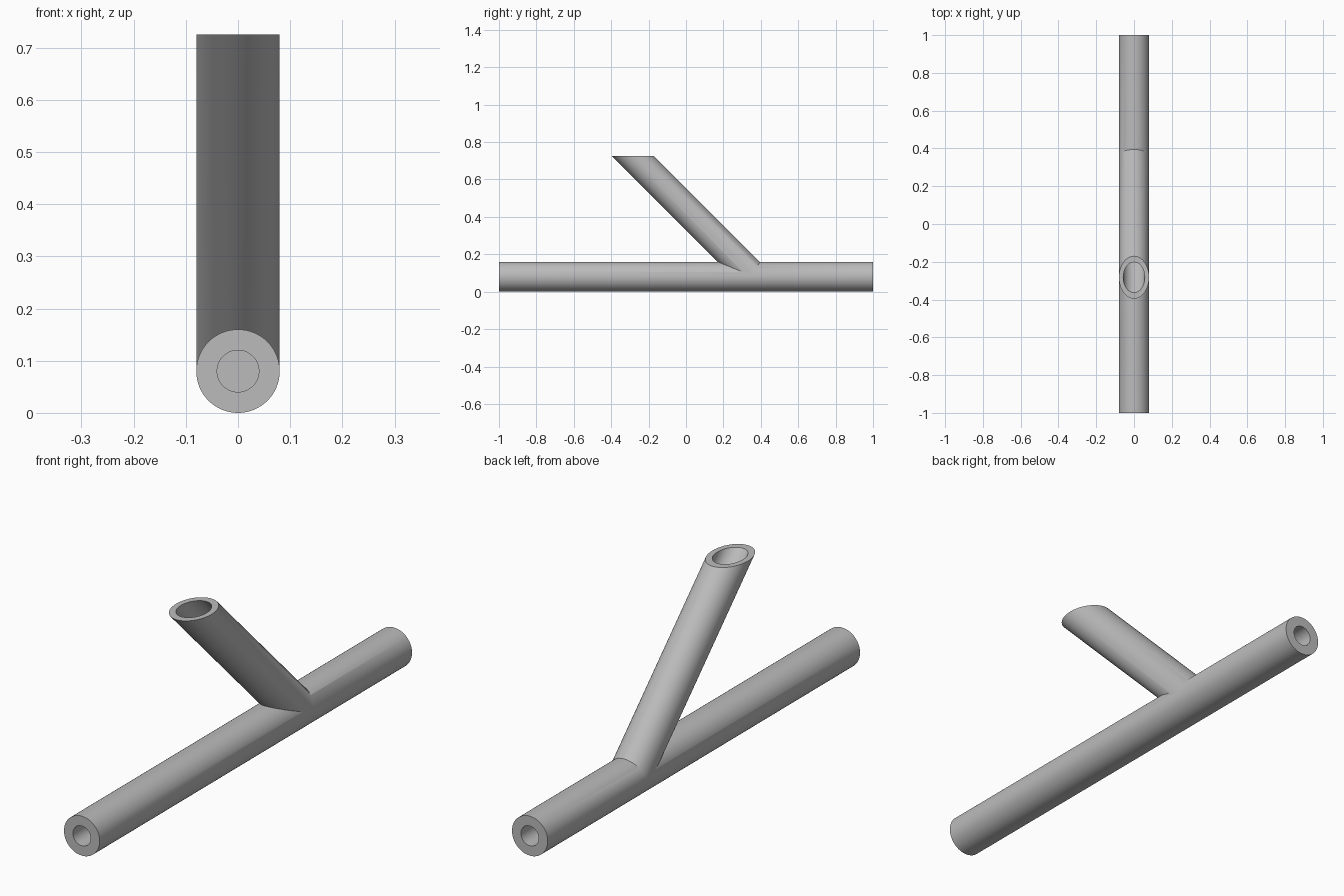
import bpy, bmesh, math
from mathutils import Matrix, Vector

cube = bpy.data.objects.get("Cube")
if cube:
    bpy.data.objects.remove(cube)

RADIUS, MAIN_BORE, BRANCH_BORE = 0.08, 0.04, 0.057
TOP = 0.725
JOINT = Vector((0, 0.362, RADIUS))        # where the two pipe axes meet
LEAN = Vector((0, -1, 1)).normalized()    # branch direction

steel = bpy.data.materials.new("grey steel")
steel.use_nodes = True
colour = (0.5, 0.5, 0.5, 1)
steel.diffuse_color = colour
steel.node_tree.nodes["Principled BSDF"].inputs["Base Color"].default_value = colour


def rod(name, radius, start, end, cut_z=None):
    """Solid cylinder between two points, optionally sliced level at cut_z."""
    start, end = Vector(start), Vector(end)
    axis = end - start
    bm = bmesh.new()
    turn = axis.to_track_quat('Z', 'Y').to_matrix().to_4x4()
    bmesh.ops.create_cone(bm, cap_ends=True, segments=64, radius1=radius,
                          radius2=radius, depth=axis.length,
                          matrix=Matrix.Translation((start + end) / 2) @ turn)
    if cut_z is not None:
        bmesh.ops.bisect_plane(bm, geom=bm.verts[:] + bm.edges[:] + bm.faces[:],
                               plane_co=(0, 0, cut_z), plane_no=(0, 0, 1), clear_outer=True)
        bmesh.ops.holes_fill(bm, edges=[e for e in bm.edges if e.is_boundary])
    bmesh.ops.recalc_face_normals(bm, faces=bm.faces)
    mesh = bpy.data.meshes.new(name)
    bm.to_mesh(mesh)
    bm.free()
    mesh.materials.append(steel)
    obj = bpy.data.objects.new(name, mesh)
    bpy.context.collection.objects.link(obj)
    return obj


def combine(target, tool, operation):
    """Apply a boolean and discard the tool."""
    mod = target.modifiers.new(operation, 'BOOLEAN')
    mod.operation, mod.object, mod.solver = operation, tool, 'EXACT'
    bpy.context.view_layer.objects.active = target
    bpy.ops.object.modifier_apply(modifier=mod.name)
    bpy.data.objects.remove(tool)


# Straight pipe with the slanted branch welded on
pipe = rod("branched_pipe", RADIUS, (0, -1, RADIUS), (0, 1, RADIUS))
branch = rod("branch", RADIUS - 0.0005, JOINT, JOINT + LEAN * 1.2, TOP)
combine(pipe, branch, 'UNION')

# Blind bores in both ends of the straight pipe
for side in (-1, 1):
    bore = rod("end_bore", MAIN_BORE, (0, side * 0.7, RADIUS), (0, side * 1.1, RADIUS))
    combine(pipe, bore, 'DIFFERENCE')

# Bore down the branch
bore = rod("branch_bore", BRANCH_BORE, JOINT + LEAN * 0.12, JOINT + LEAN * 1.3)
combine(pipe, bore, 'DIFFERENCE')

# Smooth walls, crisp rims
bpy.ops.object.select_all(action='DESELECT')
pipe.select_set(True)
bpy.context.view_layer.objects.active = pipe
bpy.ops.object.shade_smooth_by_angle(angle=math.radians(30))
